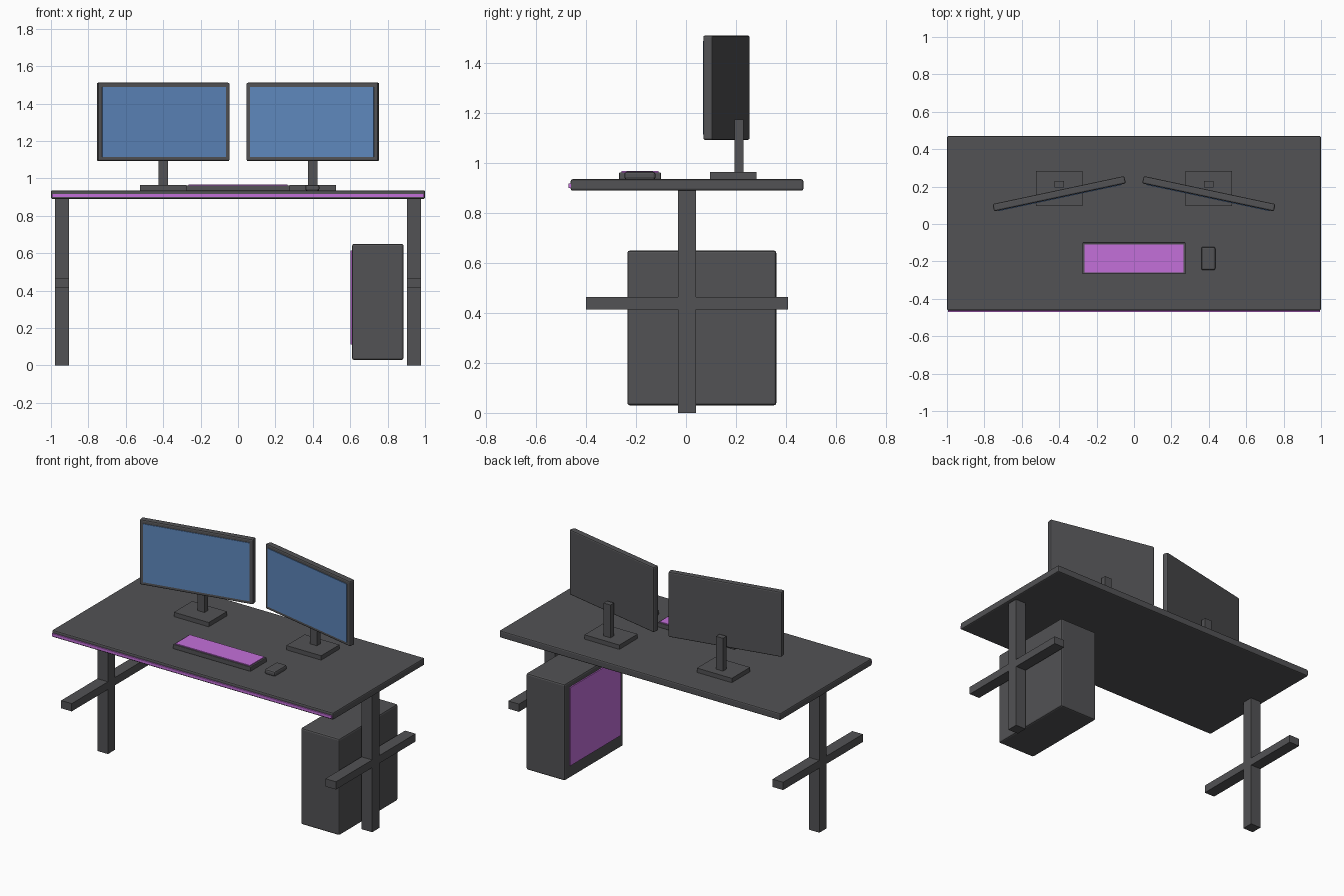
import bpy
import bmesh
from math import radians
from mathutils import Matrix, Vector

if "Cube" in bpy.data.objects:
    bpy.data.objects.remove(bpy.data.objects["Cube"])


def material(name, rgb):
    m = bpy.data.materials.new(name)
    m.diffuse_color = (*rgb, 1)
    m.use_nodes = True
    m.node_tree.nodes["Principled BSDF"].inputs["Base Color"].default_value = m.diffuse_color
    return m


DARK = material("dark_grey", (0.085, 0.085, 0.09))
GLOW = material("purple_glow", (0.55, 0.16, 0.70))
BLUE = material("screen_blue", (0.11, 0.24, 0.50))


def box(name, x, y, z, mat=DARK, bevel=0.0, segments=2, pivot=None, angle=0.0):
    """Box from (min, max) ranges, optionally turned about a vertical pivot."""
    lo, hi = Vector((x[0], y[0], z[0])), Vector((x[1], y[1], z[1]))
    pivot = Vector(pivot) if pivot else (lo + hi) / 2
    bm = bmesh.new()
    bmesh.ops.create_cube(bm, size=1.0)
    bmesh.ops.scale(bm, vec=hi - lo, verts=bm.verts)
    bmesh.ops.translate(bm, vec=(lo + hi) / 2 - pivot, verts=bm.verts)
    mesh = bpy.data.meshes.new(name)
    bm.to_mesh(mesh)
    bm.free()
    mesh.materials.append(mat)
    ob = bpy.data.objects.new(name, mesh)
    ob.matrix_world = Matrix.Translation(pivot) @ Matrix.Rotation(angle, 4, 'Z')
    bpy.context.collection.objects.link(ob)
    if bevel:
        b = ob.modifiers.new("bevel", 'BEVEL')
        b.width, b.segments = bevel, segments
    return ob


def around(c, size):
    return (c - size / 2, c + size / 2)


TOP = 0.936

# Desk top with glowing strip on the front edge
box("desk_top", (-1, 1), (-0.462, 0.47), (0.89, TOP), bevel=0.008)
box("light_strip", (-0.995, 0.995), (-0.47, -0.46), (0.9, 0.918), GLOW)

for side, s in (("left", -1), ("right", 1)):
    # Leg and its crossbar
    box(f"{side}_leg", around(0.94 * s, 0.075), around(0.004, 0.074), (0, 0.892))
    box(f"{side}_crossbar", around(0.94 * s, 0.075), around(0.004, 0.81), (0.415, 0.465))

    # Monitor stand
    cx = 0.4 * s
    box(f"{side}_stand_base", around(cx, 0.248), around(0.19, 0.186), (TOP - 0.002, 0.964))
    box(f"{side}_stand_pole", around(cx, 0.05), around(0.213, 0.036), (0.96, 1.175))

    # Monitor housing and screen, turned inwards
    pivot = (cx, 0.162, 1.303)
    turn = radians(-12 * s)
    box(f"{side}_monitor", around(cx, 0.72), around(0.162, 0.04), (1.093, 1.512),
        bevel=0.008, pivot=pivot, angle=turn)
    box(f"{side}_screen", around(cx, 0.675), (0.138, 0.144), (1.114, 1.489),
        BLUE, pivot=pivot, angle=turn)

# Keyboard with glowing key area
box("keyboard", (-0.276, 0.276), (-0.268, -0.1), (TOP - 0.002, 0.963), bevel=0.004)
box("key_area", (-0.265, 0.265), (-0.258, -0.11), (0.955, 0.968), GLOW)

# Mouse
box("mouse", (0.36, 0.435), (-0.247, -0.122), (TOP - 0.002, 0.966), bevel=0.01)

# Computer tower with glowing side panel
box("tower_case", (0.61, 0.885), (-0.235, 0.362), (0.03, 0.65), bevel=0.01)
box("tower_side_panel", (0.602, 0.612), (-0.198, 0.315), (0.112, 0.615), GLOW)
